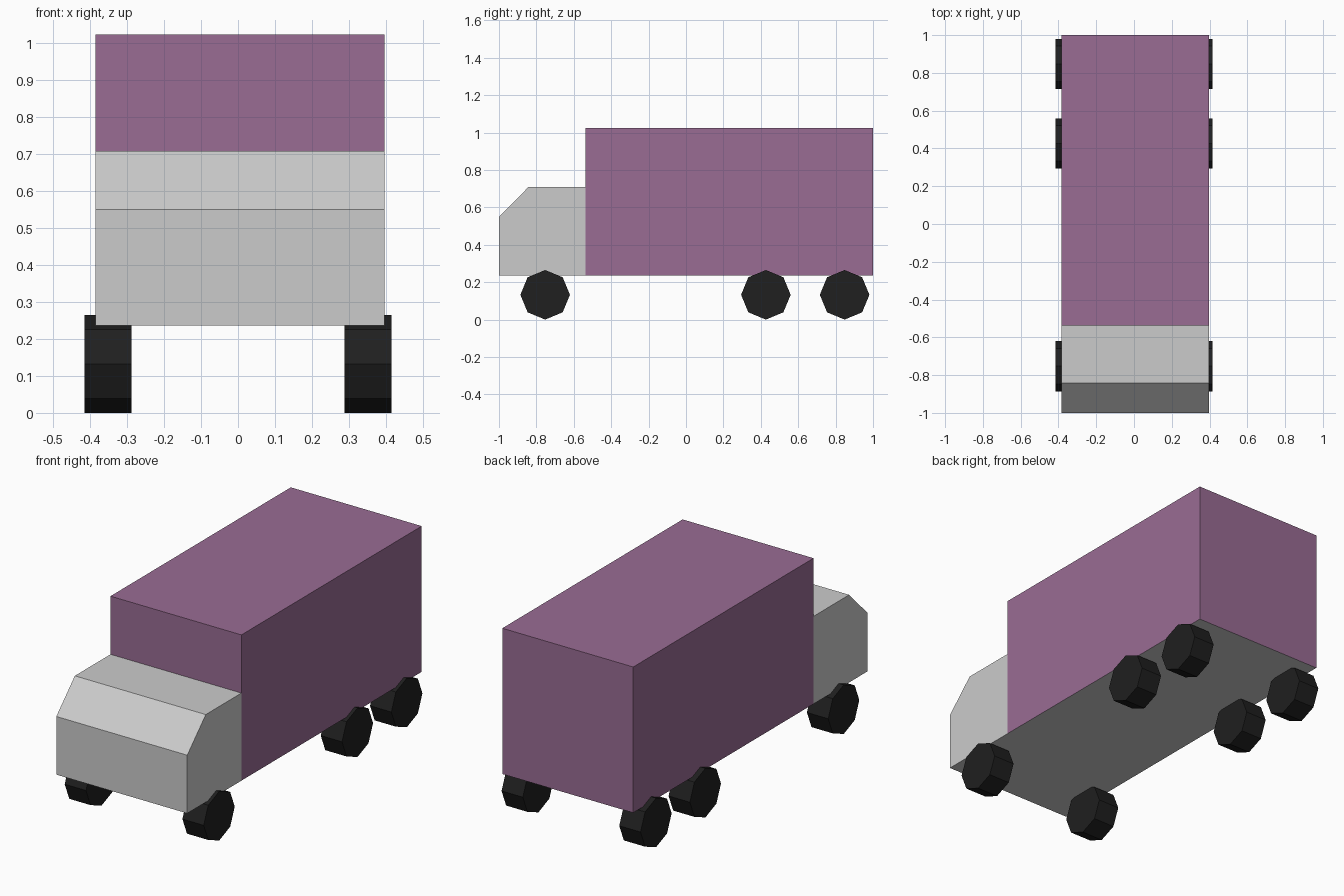
import bpy, bmesh
from math import pi
from mathutils import Matrix

if "Cube" in bpy.data.objects:
    bpy.data.objects.remove(bpy.data.objects["Cube"])

X0, X1 = -0.385, 0.397      # body sides
BOTTOM, SPLIT = 0.236, -0.538


def material(name, rgb):
    mat = bpy.data.materials.new(name)
    mat.diffuse_color = (*rgb, 1)
    mat.use_nodes = True
    mat.node_tree.nodes["Principled BSDF"].inputs["Base Color"].default_value = mat.diffuse_color
    return mat


def finish(name, bm, mat=None):
    mesh = bpy.data.meshes.new(name)
    bm.to_mesh(mesh)
    bm.free()
    obj = bpy.data.objects.new(name, mesh)
    bpy.context.collection.objects.link(obj)
    if mat:
        mesh.materials.append(mat)
    return obj


def side_prism(name, profile, mat=None, open_at=()):
    """Extrude a (y, z) profile across the body; drop the walls whose normals are in open_at."""
    bm = bmesh.new()
    face = bm.faces.new([bm.verts.new((X0, y, z)) for y, z in profile])
    out = bmesh.ops.extrude_face_region(bm, geom=[face], use_keep_orig=True)
    verts = [g for g in out["geom"] if isinstance(g, bmesh.types.BMVert)]
    bmesh.ops.translate(bm, verts=verts, vec=(X1 - X0, 0, 0))
    bmesh.ops.recalc_face_normals(bm, faces=bm.faces)
    bm.normal_update()
    hidden = [f for f in bm.faces if any(f.normal[a] * s > 0.99 for a, s in open_at)]
    bmesh.ops.delete(bm, geom=hidden, context="FACES")
    return finish(name, bm, mat)


purple = material("purple", (0.32, 0.15, 0.295))
black = material("black", (0.014, 0.014, 0.014))

# Cab with sloped windscreen, open below and where it meets the cargo box
side_prism("cab", [(-1, BOTTOM), (-1, 0.55), (-0.842, 0.709), (SPLIT, 0.709), (SPLIT, BOTTOM)],
           open_at=[(2, -1), (1, 1)])

# Cargo box, open below
side_prism("cargo_box", [(SPLIT, BOTTOM), (SPLIT, 1.023), (1, 1.023), (1, BOTTOM)],
           purple, open_at=[(2, -1)])

# One grey underside closing both
bm = bmesh.new()
bm.faces.new([bm.verts.new(p) for p in
              ((X0, -1, BOTTOM), (X0, 1, BOTTOM), (X1, 1, BOTTOM), (X1, -1, BOTTOM))])
finish("underside", bm)

# Eight-sided wheels, three axles
R, WIDTH = 0.1325, 0.127
for axle, y in (("front", -0.753), ("middle", 0.427), ("rear", 0.848)):
    for side, s in (("left", -1), ("right", 1)):
        bm = bmesh.new()
        bmesh.ops.create_cone(bm, cap_ends=True, segments=8, radius1=R, radius2=R, depth=WIDTH,
                              matrix=Matrix.Translation((s * (0.415 - WIDTH / 2), y, R))
                              @ Matrix.Rotation(pi / 2, 4, "Y"))
        finish(f"{axle}_{side}_wheel", bm, black)
